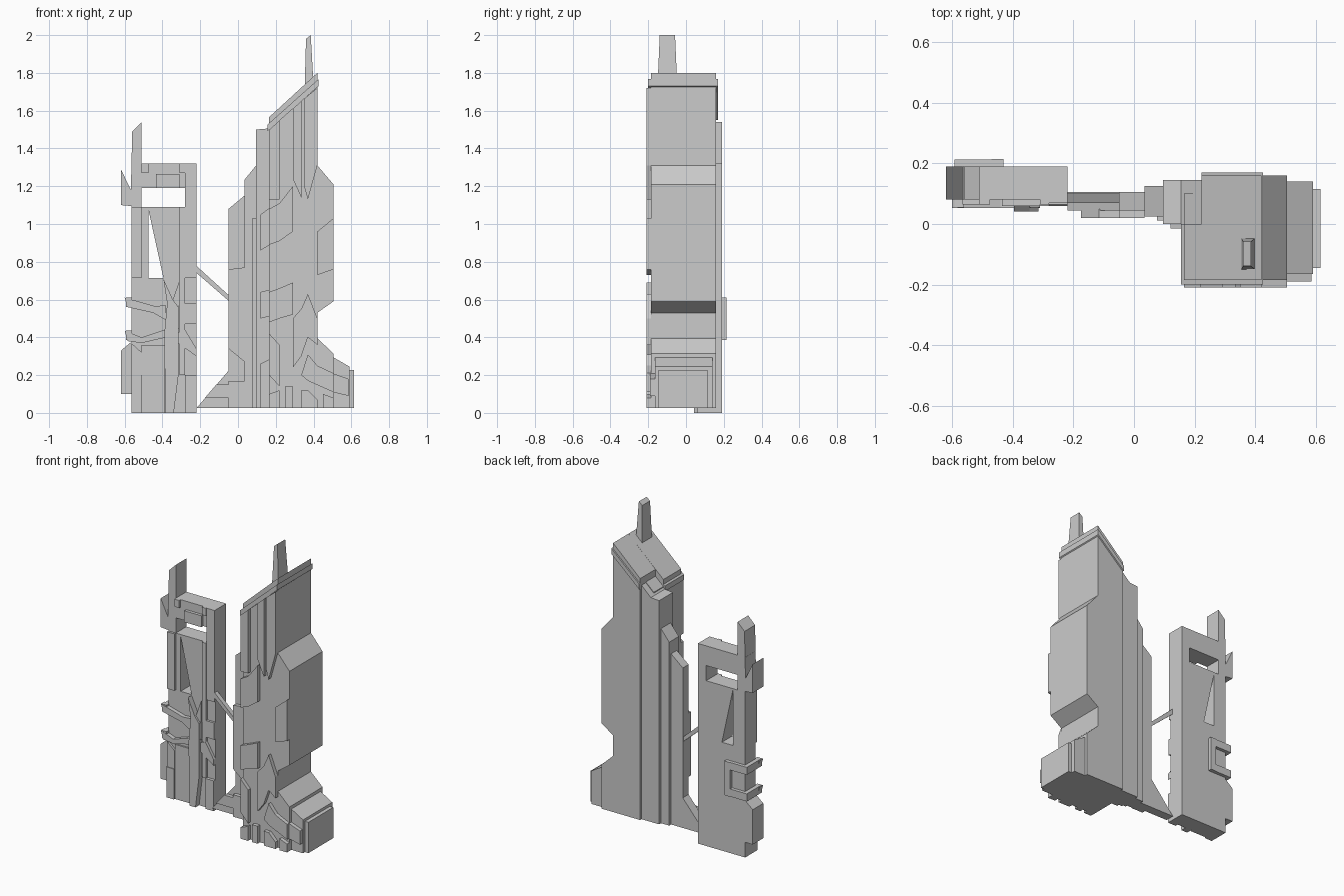
import bpy, bmesh
from mathutils import Vector


def prism(name, pts, y0, y1):
    """Extrude a front-view (x, z) outline from y0 to y1."""
    bm = bmesh.new()
    f = bm.faces.new([bm.verts.new((x, y0, z)) for x, z in pts])
    ext = bmesh.ops.extrude_face_region(bm, geom=[f])
    vs = [g for g in ext["geom"] if isinstance(g, bmesh.types.BMVert)]
    bmesh.ops.translate(bm, verts=vs, vec=Vector((0, y1 - y0, 0)))
    bmesh.ops.recalc_face_normals(bm, faces=bm.faces)
    me = bpy.data.meshes.new(name)
    bm.to_mesh(me)
    bm.free()
    ob = bpy.data.objects.new(name, me)
    bpy.context.collection.objects.link(ob)
    return ob


def box(name, x0, x1, z0, z1, y0, y1):
    return prism(name, [(x0, z0), (x1, z0), (x1, z1), (x0, z1)], y0, y1)


def cut(ob, cutter):
    cutter.hide_render = True
    cutter.hide_viewport = True
    m = ob.modifiers.new("opening", 'BOOLEAN')
    m.operation, m.solver, m.object = 'DIFFERENCE', 'EXACT', cutter


def eave(x):
    """Height of the underside of the sloping roof."""
    return 1.49 + (x - 0.155) * 0.889


# ---- Small tower: slab with a window and a triangular opening
slab = box("small_tower_body", -0.565, -0.22, 0, 1.32, 0.08, 0.19)
cut(slab, box("window_cutter", -0.51, -0.28, 1.09, 1.19, -0.1, 0.4))
cut(slab, prism("triangle_cutter", [(-0.475, 1.08), (-0.475, 0.715), (-0.395, 0.715)], -0.1, 0.4))

# Side spike and lower side block
prism("side_spike", [(-0.62, 1.10), (-0.51, 1.09), (-0.51, 1.54), (-0.56, 1.49),
                     (-0.567, 1.18), (-0.62, 1.29)], 0.08, 0.19)
prism("side_block", [(-0.62, 0.1), (-0.56, 0.1), (-0.56, 0.38), (-0.62, 0.33)], 0.08, 0.19)

# Front pillars and panels of the small tower
for x0, x1, z0, z1, y in [(-0.565, -0.51, 0, 0.2, 0.06), (-0.565, -0.51, 0.715, 1.09, 0.065),
                          (-0.51, -0.39, 0.0, 0.36, 0.07), (-0.31, -0.28, 0.2, 1.09, 0.065),
                          (-0.28, -0.22, 0, 0.2, 0.06), (-0.28, -0.22, 0.47, 0.58, 0.065),
                          (-0.28, -0.22, 0.715, 1.32, 0.07), (-0.51, -0.475, 1.27, 1.32, 0.065),
                          (-0.31, -0.28, 1.27, 1.32, 0.065), (-0.435, -0.31, 1.19, 1.265, 0.06)]:
    box("small_tower_panel", x0, x1, z0, z1, y, 0.09)
prism("left_shoulder", [(-0.565, 0.2), (-0.51, 0.2), (-0.51, 0.32), (-0.565, 0.37)], 0.065, 0.09)

# Central keel with branching ribs
prism("keel", [(-0.385, 0), (-0.34, 0), (-0.315, 0.2), (-0.315, 0.56), (-0.345, 0.6),
               (-0.395, 0.71), (-0.375, 0.58), (-0.39, 0.42)], 0.042, 0.09)
prism("keel_rib", [(-0.345, 0.6), (-0.31, 0.7), (-0.31, 0.57), (-0.33, 0.52)], 0.055, 0.09)
prism("keel_rib", [(-0.33, 0.42), (-0.28, 0.44), (-0.22, 0.34), (-0.22, 0.3), (-0.32, 0.37)], 0.06, 0.09)

# Clamp: two arms wrapping front, side and back
upper = [(-0.6, 0.61), (-0.51, 0.585), (-0.44, 0.565), (-0.38, 0.57), (-0.38, 0.49),
         (-0.45, 0.53), (-0.585, 0.56)]
lower = [(-0.6, 0.435), (-0.51, 0.4), (-0.39, 0.44), (-0.31, 0.45), (-0.38, 0.4),
         (-0.51, 0.37), (-0.585, 0.38)]
for arm, z0, z1 in ((upper, 0.56, 0.61), (lower, 0.385, 0.435)):
    prism("clamp_front_arm", arm, 0.053, 0.09)
    box("clamp_side_arm", -0.592, -0.56, z0, z1, 0.055, 0.208)
    box("clamp_back_arm", -0.592, -0.43, z0, z1, 0.18, 0.212)
box("clamp_back_post", -0.47, -0.43, 0.385, 0.61, 0.18, 0.215)

# ---- Links between the towers
prism("base_wedge", [(-0.22, 0.025), (-0.04, 0.025), (-0.04, 0.235)], 0.045, 0.105)
prism("wedge_panel", [(-0.175, 0.08), (-0.05, 0.08), (-0.05, 0.15), (-0.115, 0.15)], 0.02, 0.05)
prism("strut", [(-0.23, 0.75), (-0.04, 0.585), (-0.04, 0.615), (-0.23, 0.787)], 0.07, 0.1)

# ---- Large tower: stepped columns on the left
for x0, x1, za, zb, y0, y1 in [(-0.05, 0.04, 1.08, 1.155, 0.045, 0.105),
                               (0.035, 0.1, 1.235, 1.315, 0.025, 0.125)]:
    prism("stepped_column", [(x0, 0.025), (x1, 0.025), (x1, zb), (x0, za)], y0, y1)
prism("stepped_column", [(0.095, 0.025), (0.225, 0.025), (0.225, 1.57), (0.155, 1.505),
                         (0.095, 1.5)], 0.0, 0.145)
prism("column_panel", [(-0.05, 0.34), (0.035, 0.27), (0.035, 0.77), (-0.05, 0.76)], 0.02, 0.05)
box("column_panel", -0.05, 0.035, 0.025, 0.17, 0.02, 0.05)
box("column_rib", 0.075, 0.096, 0.025, 1.03, 0.012, 0.03)
for za, zb, zc, zd in [(0.86, 0.91, 1.11, 1.05), (0.5, 0.52, 0.66, 0.64), (0.025, 0.025, 0.3, 0.26)]:
    prism("column_panel", [(0.12, za), (0.2, zb), (0.2, zc), (0.12, zd)], -0.015, 0.02)

# Main shaft with sloping top
prism("main_shaft", [(0.165, 0.025), (0.42, 0.025), (0.42, 1.75), (0.165, 1.52)], -0.185, 0.1)
prism("main_shaft_back", [(0.223, 0.025), (0.42, 0.025), (0.42, 1.75), (0.223, 1.57)], 0.09, 0.16)

# Roof: lower slab and upper slab, notched at the back left
for y0, y1, x in ((-0.2, 0.0, 0.155), (0.0, 0.17, 0.223)):
    e = eave(x)
    prism("roof_lower_slab", [(x, e), (0.426, 1.73), (0.426, 1.767), (x, e + 0.035)], y0, y1)
for y0, y1, x in ((-0.185, 0.0, 0.165), (0.0, 0.16, 0.223)):
    e = eave(x) + 0.02
    prism("roof_upper_slab", [(x, e), (0.42, 1.745), (0.42, 1.8), (x, e + 0.047)], y0, y1)

# Antenna tapering upward
antenna = prism("antenna", [(0.352, 1.68), (0.402, 1.7), (0.385, 2.0), (0.36, 1.98)], -0.152, -0.045)
for v in antenna.data.vertices:
    if v.co.z > 1.9:
        v.co.y += 0.013 if v.co.y < -0.1 else -0.013

# Right bulge, foot steps
prism("right_bulge", [(0.41, 0.53), (0.42, 0.53), (0.505, 0.59), (0.505, 1.21), (0.42, 1.31),
                      (0.41, 1.31)], -0.185, 0.16)
prism("foot", [(0.41, 0.025), (0.505, 0.025), (0.505, 0.315), (0.42, 0.395), (0.41, 0.395)], -0.185, 0.16)
prism("foot_step", [(0.5, 0.025), (0.59, 0.025), (0.59, 0.245), (0.5, 0.297)], -0.165, 0.14)
box("foot_end", 0.585, 0.615, 0.025, 0.228, -0.145, 0.115)
prism("foot_side_panel", [(0.5, 0.11), (0.585, 0.09), (0.585, 0.18), (0.5, 0.21)], -0.19, -0.16)

# Raised front panels of the large tower
panels = [
    [(0.165, 1.13), (0.22, 1.13), (0.22, eave(0.22)), (0.165, eave(0.165))],
    [(0.29, 1.24), (0.335, 1.14), (0.335, eave(0.335)), (0.29, eave(0.29))],
    [(0.35, 1.2), (0.37, 1.13), (0.42, 1.31), (0.42, 1.72), (0.35, eave(0.35))],
    [(0.165, 0.89), (0.22, 0.91), (0.29, 0.96), (0.29, 1.2), (0.22, 1.11), (0.165, 1.08)],
    [(0.42, 0.73), (0.505, 0.76), (0.505, 1.03), (0.42, 0.96)],
    [(0.165, 0.48), (0.22, 0.5), (0.29, 0.52), (0.29, 0.69), (0.22, 0.66), (0.165, 0.64)],
    [(0.29, 0.24), (0.335, 0.3), (0.37, 0.4), (0.42, 0.36), (0.42, 0.5), (0.37, 0.63),
     (0.335, 0.55), (0.29, 0.5)],
    [(0.165, 0.2), (0.22, 0.14), (0.22, 0.36), (0.165, 0.42)],
    [(0.165, 0.025), (0.22, 0.025), (0.22, 0.12), (0.165, 0.1)],
    [(0.25, 0.025), (0.29, 0.025), (0.29, 0.14), (0.25, 0.14)],
    [(0.335, 0.025), (0.42, 0.025), (0.42, 0.07), (0.37, 0.12), (0.335, 0.12)],
    [(0.335, 0.2), (0.37, 0.17), (0.505, 0.11), (0.505, 0.21), (0.42, 0.25), (0.37, 0.31)],
    [(0.45, 0.025), (0.505, 0.025), (0.505, 0.08), (0.45, 0.1)],
]
for p in panels:
    prism("front_panel", p, -0.21, -0.18)
